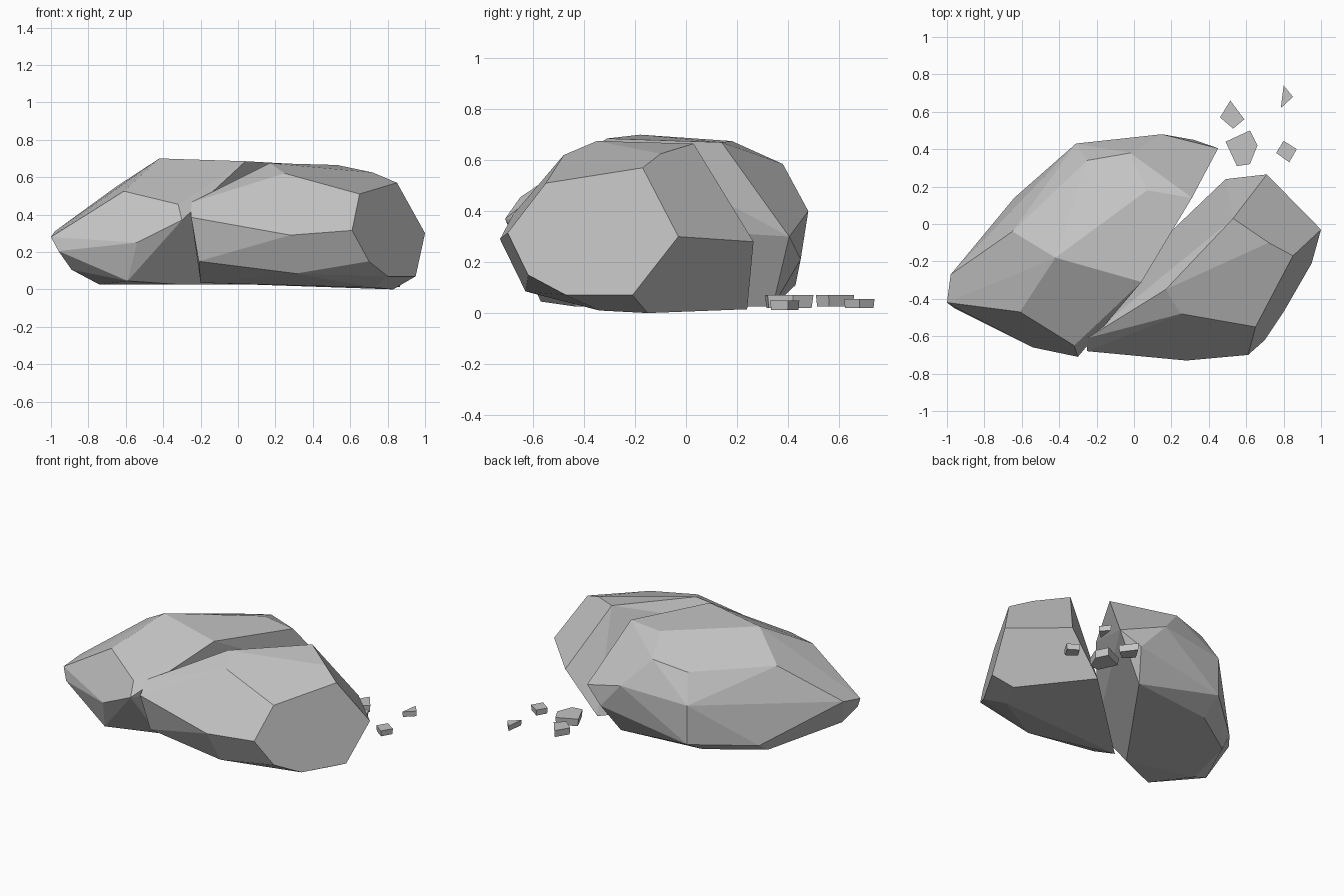
import bpy
import bmesh
import math
from mathutils import Vector

cube = bpy.data.objects.get("Cube")
if cube:
    bpy.data.objects.remove(cube, do_unlink=True)

# Single stone colour
stone = bpy.data.materials.new("stone_grey")
stone.use_nodes = True
GREY = (0.55, 0.55, 0.55, 1)
stone.diffuse_color = GREY
stone.node_tree.nodes["Principled BSDF"].inputs["Base Color"].default_value = GREY


def faceted_stone(name, corners):
    """Wrap flat facets around a handful of corner points."""
    bm = bmesh.new()
    for c in corners:
        bm.verts.new(Vector(c))
    hull = bmesh.ops.convex_hull(bm, input=bm.verts[:])
    loose = {g for g in hull["geom_interior"] + hull["geom_unused"]
             if isinstance(g, bmesh.types.BMVert)}
    bmesh.ops.delete(bm, geom=list(loose), context='VERTS')
    bmesh.ops.dissolve_limit(bm, angle_limit=math.radians(4),
                             verts=bm.verts[:], edges=bm.edges[:])
    bmesh.ops.recalc_face_normals(bm, faces=bm.faces[:])
    mesh = bpy.data.meshes.new(name)
    bm.to_mesh(mesh)
    bm.free()
    mesh.materials.append(stone)
    obj = bpy.data.objects.new(name, mesh)
    bpy.context.collection.objects.link(obj)
    return obj


# Rear half of the split boulder
faceted_stone("boulder_half_rear", [
    # crown
    (-.42, -.18, .70), (.04, -.31, .685), (.31, .14, .67), (.07, .18, .675),
    # shoulders
    (-.65, -.04, .55), (-.25, .34, .545), (-.02, .38, .585), (.15, .48, .40),
    (-.61, -.47, .525), (-.32, -.65, .455), (-.30, -.71, .37),
    # waist
    (-1, -.42, .28), (-.98, -.27, .31), (-.96, -.45, .205), (-.54, -.66, .25),
    (.45, .405, .30), (.32, .45, .21), (-.31, .43, .37),
    # underside
    (-.31, .43, .11), (-.64, .14, .08), (-.89, -.38, .105), (-.59, -.57, .045),
    (-.30, -.43, .025), (-.74, -.31, .025), (-.65, .06, .025),
    (-.32, .28, .025), (.245, .34, .025),
])

# Front half of the split boulder, its split side sloping down to the ground
faceted_stone("boulder_half_front", [
    # crown
    (.17, -.35, .675), (.25, -.48, .62), (.53, .03, .665), (.72, -.1, .625),
    # shoulders
    (-.25, -.61, .465), (.65, -.55, .51), (.85, -.17, .57),
    # waist
    (-.25, -.68, .385), (.28, -.73, .29), (.61, -.70, .315), (1, -.03, .30),
    (.71, .265, .28),
    # underside
    (.70, -.62, .15), (.80, -.47, .07), (.95, -.21, .07), (.31, -.63, .085),
    (-.21, -.63, .15), (-.20, -.42, .035), (.73, -.34, .01), (.83, -.15, .0),
    (.49, .24, .015),
])


def chip(name, outline, bottom, top):
    """Small flat stone: an outline raised into a slightly flared slab."""
    n = len(outline)
    mx = sum(p[0] for p in outline) / n
    my = sum(p[1] for p in outline) / n
    faceted_stone(name, [(mx + (x - mx) * k, my + (y - my) * k, z)
                         for z, k in ((bottom, .93), (top, 1))
                         for x, y in outline])


# Loose chips behind the boulder
chip("chip_large", [(.49, .44), (.62, .50), (.66, .42), (.62, .32), (.55, .31)],
     .02, .07)
chip("chip_rear", [(.46, .57), (.515, .66), (.59, .56), (.53, .51)], .025, .07)
chip("chip_far", [(.80, .74), (.85, .68), (.785, .62)], .02, .055)
chip("chip_side", [(.76, .38), (.80, .445), (.87, .40), (.83, .33)], .012, .05)
